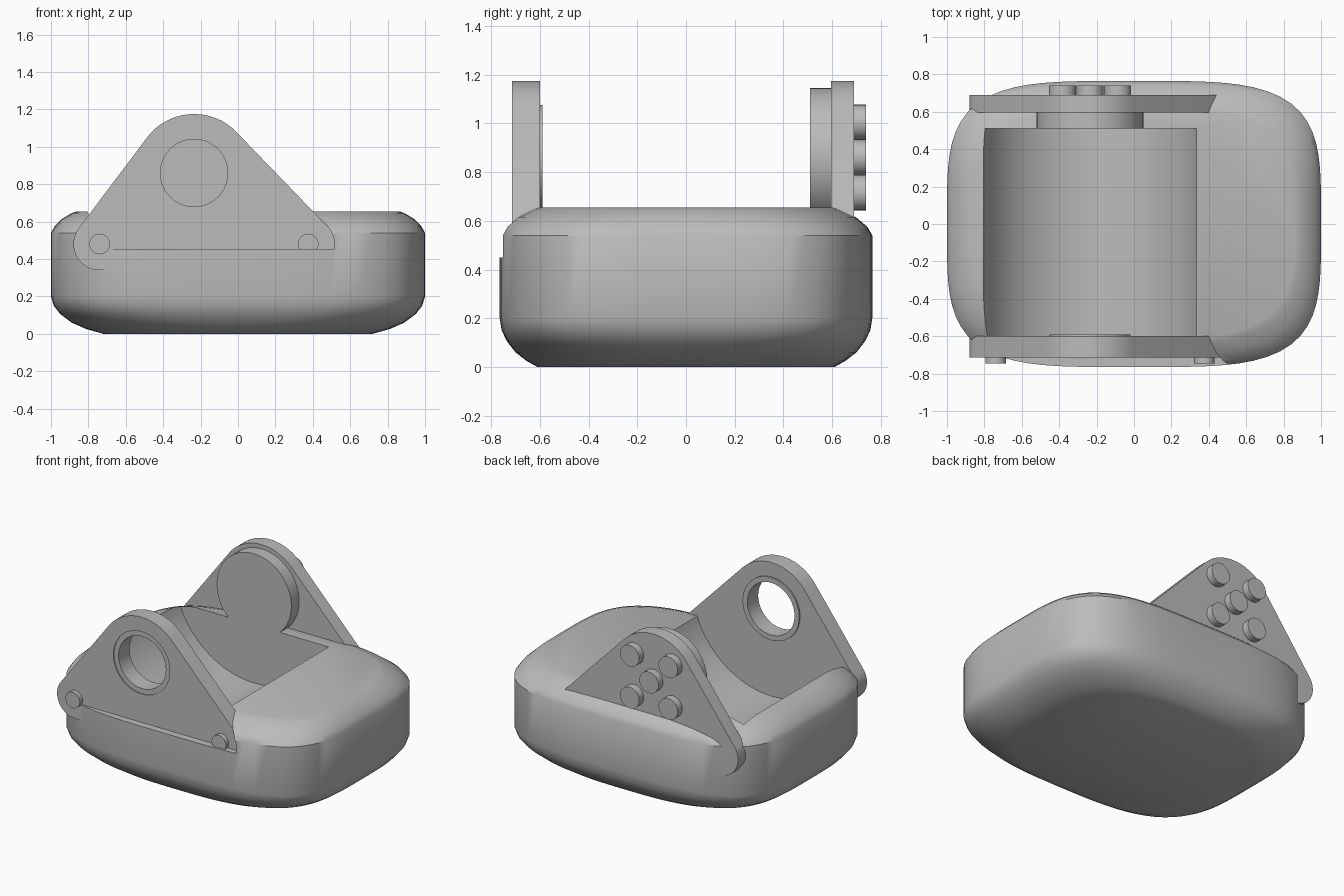
import bpy, bmesh
from math import sin, cos, pi, radians, copysign
from mathutils import Matrix

if "Cube" in bpy.data.objects:
    bpy.data.objects.remove(bpy.data.objects["Cube"])

grey = bpy.data.materials.new("plain grey")
grey.use_nodes = True
grey.diffuse_color = (0.5, 0.5, 0.5, 1)
grey.node_tree.nodes["Principled BSDF"].inputs["Base Color"].default_value = (0.5, 0.5, 0.5, 1)

AXIS_X, AXIS_Z = -0.235, 0.86   # shared centre of hole, disc and trough


def finish(name, bm):
    bmesh.ops.recalc_face_normals(bm, faces=bm.faces)
    mesh = bpy.data.meshes.new(name)
    bm.to_mesh(mesh)
    bm.free()
    mesh.materials.append(grey)
    obj = bpy.data.objects.new(name, mesh)
    bpy.context.collection.objects.link(obj)
    return obj


def smooth(obj, angle=35):
    bpy.ops.object.select_all(action="DESELECT")
    obj.select_set(True)
    bpy.context.view_layer.objects.active = obj
    bpy.ops.object.shade_smooth_by_angle(angle=radians(angle))


def cut(obj, cutter):
    """Subtract the cutter from the object, then discard it."""
    mod = obj.modifiers.new("cut", "BOOLEAN")
    mod.operation, mod.solver, mod.object = "DIFFERENCE", "EXACT", cutter
    bpy.context.view_layer.objects.active = obj
    bpy.ops.object.modifier_apply(modifier=mod.name)
    bpy.data.objects.remove(cutter)


def rod(name, x, z, r, y0, y1, sides=48):
    """Cylinder lying along y."""
    bm = bmesh.new()
    place = Matrix.Translation((x, (y0 + y1) / 2, z)) @ Matrix.Rotation(pi / 2, 4, "X")
    bmesh.ops.create_cone(bm, cap_ends=True, segments=sides, radius1=r, radius2=r,
                          depth=y1 - y0, matrix=place)
    return finish(name, bm)


def bracket(name, y0, y1, floor=0.0):
    """Rounded triangle: the hull of one large and two small circles."""
    bm = bmesh.new()
    for x, z, r in ((AXIS_X, AXIS_Z, 0.315), (-0.74, 0.48, 0.14), (0.375, 0.48, 0.14)):
        for i in range(64):
            a = 2 * pi * i / 64
            for y in (y0, y1):
                bm.verts.new((x + r * cos(a), y, max(floor, z + r * sin(a))))
    bmesh.ops.remove_doubles(bm, verts=bm.verts, dist=0.0005)
    hull = bmesh.ops.convex_hull(bm, input=bm.verts)
    bmesh.ops.delete(bm, geom=[v for v in set(hull["geom_interior"] + hull["geom_unused"])
                               if isinstance(v, bmesh.types.BMVert)], context="VERTS")
    bmesh.ops.dissolve_limit(bm, angle_limit=radians(0.5), verts=bm.verts, edges=bm.edges)
    return finish(name, bm)


# Body: stacked superellipse rings (height, half width, half depth, squareness)
RINGS = [(0, 0.72, 0.61, 2.9), (0.025, 0.81, 0.655, 3.1), (0.06, 0.89, 0.7, 3.4),
         (0.105, 0.95, 0.735, 3.7), (0.15, 0.985, 0.757, 3.9), (0.2, 1, 0.765, 4),
         (0.54, 1, 0.765, 4), (0.575, 0.98, 0.745, 3.9), (0.615, 0.94, 0.698, 3.7),
         (0.645, 0.89, 0.64, 3.5), (0.655, 0.86, 0.615, 3.4)]
SEG = 96
bm = bmesh.new()
loops = []
for z, a, b, n in RINGS:
    loop = []
    for i in range(SEG):
        c, s = cos(2 * pi * i / SEG), sin(2 * pi * i / SEG)
        k = (abs(c) ** n + abs(s) ** n) ** (-1 / n)
        loop.append(bm.verts.new((a * c * k, b * s * k, z)))
    loops.append(loop)
for lo, hi in zip(loops, loops[1:]):
    for i in range(SEG):
        j = (i + 1) % SEG
        bm.faces.new((lo[i], lo[j], hi[j], hi[i]))
bm.faces.new(loops[0][::-1])
bm.faces.new(loops[-1])
body = finish("body", bm)

# Round trough and the shallow recess in front of the front bracket
cut(body, rod("trough_cutter", AXIS_X, AXIS_Z, 0.606, -0.6, 0.51, 96))
cut(body, bracket("recess_cutter", -0.9, -0.71, 0.45))
smooth(body)

# Front bracket with its bushing and two pins
front = bracket("front_bracket", -0.715, -0.6)
cut(front, rod("hole_cutter", AXIS_X, AXIS_Z, 0.215, -1, -0.4, 64))
smooth(front)
bushing = rod("bushing", AXIS_X, AXIS_Z, 0.216, -0.708, -0.59, 64)
cut(bushing, rod("bore_cutter", AXIS_X, AXIS_Z, 0.18, -1, -0.4, 64))
smooth(bushing)
for side, x in (("right", -0.74), ("left", 0.375)):
    smooth(rod("front_pin_" + side, x, 0.48, 0.055, -0.745, -0.7, 32))

# Rear bracket with its disc and five studs
smooth(bracket("rear_bracket", 0.595, 0.69))
smooth(rod("rear_disc", AXIS_X, AXIS_Z, 0.285, 0.51, 0.6, 64))
for i, (dx, dz) in enumerate(((0, 0), (1, 1), (1, -1), (-1, 1), (-1, -1))):
    smooth(rod(f"rear_stud_{i + 1}", AXIS_X + dx * 0.147, AXIS_Z + dz * 0.144,
               0.073, 0.68, 0.74, 32))
